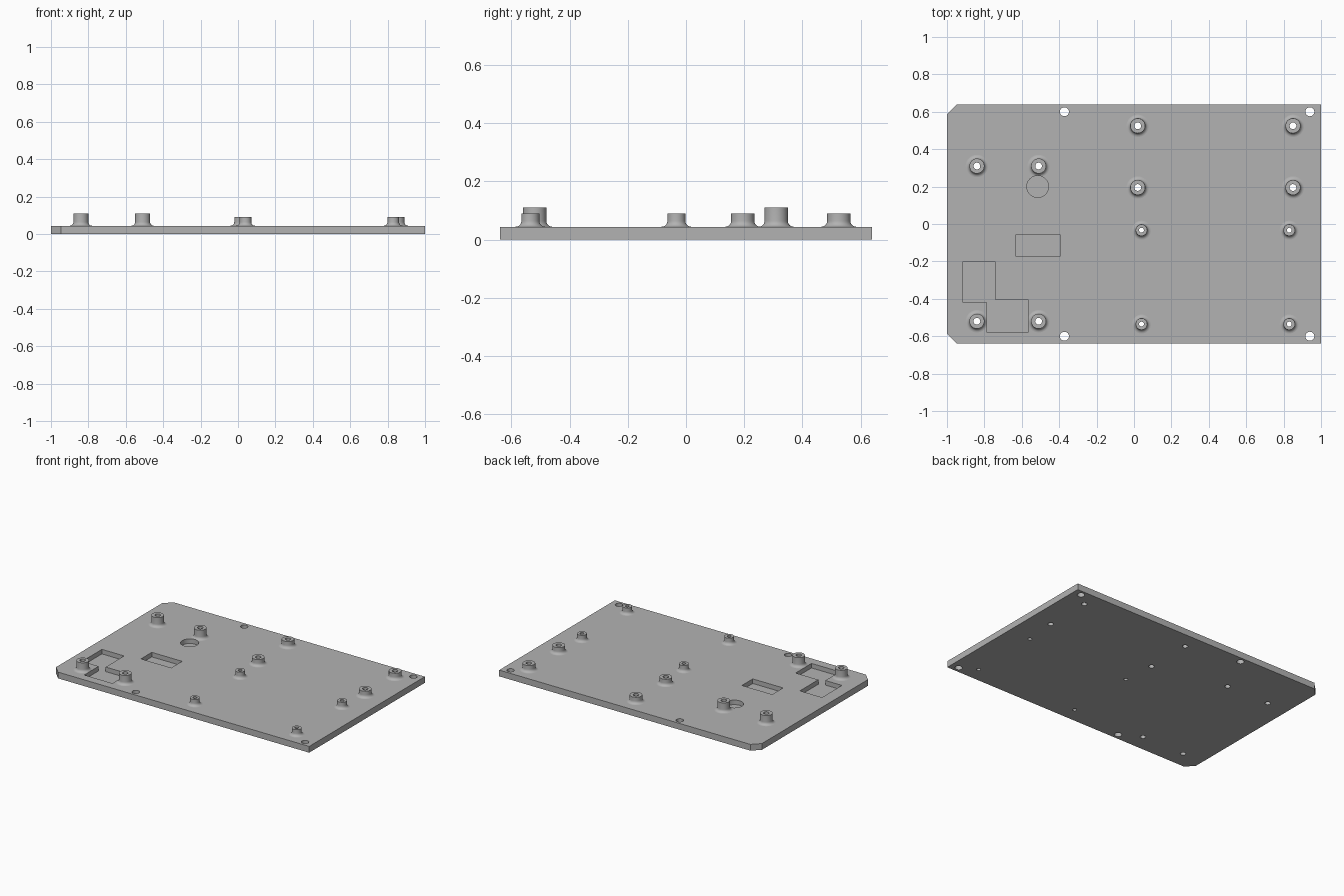
import bpy, bmesh, math

if "Cube" in bpy.data.objects:
    bpy.data.objects.remove(bpy.data.objects["Cube"])

THICK, HALF_W, HALF_D, CHAMFER = 0.044, 1.0, 0.64, 0.053
POCKET_FLOOR = 0.012

gray = bpy.data.materials.new("plate gray")
gray.use_nodes = True
gray.diffuse_color = (0.45, 0.45, 0.45, 1)
gray.node_tree.nodes["Principled BSDF"].inputs["Base Color"].default_value = gray.diffuse_color


def circle(x, y, r, n=32):
    return [(x + r * math.cos(math.tau * i / n), y + r * math.sin(math.tau * i / n)) for i in range(n)]


def prism(bm, points, z0, z1):
    low = [bm.verts.new((x, y, z0)) for x, y in points]
    high = [bm.verts.new((x, y, z1)) for x, y in points]
    bm.faces.new(low)
    bm.faces.new(high)
    for i in range(len(points)):
        j = (i + 1) % len(points)
        bm.faces.new((low[i], low[j], high[j], high[i]))


def finish(bm, name):
    bmesh.ops.recalc_face_normals(bm, faces=bm.faces)
    mesh = bpy.data.meshes.new(name)
    bm.to_mesh(mesh)
    bm.free()
    mesh.materials.append(gray)
    obj = bpy.data.objects.new(name, mesh)
    bpy.context.collection.objects.link(obj)
    return obj


def activate(obj):
    bpy.ops.object.select_all(action='DESELECT')
    obj.select_set(True)
    bpy.context.view_layer.objects.active = obj


def cut(obj, cutter):
    mod = obj.modifiers.new("cut", 'BOOLEAN')
    mod.operation, mod.solver, mod.object = 'DIFFERENCE', 'EXACT', cutter
    activate(obj)
    bpy.ops.object.modifier_apply(modifier=mod.name)


def smooth(obj):
    activate(obj)
    bpy.ops.object.shade_smooth_by_angle(angle=math.radians(30))


def standoff(name, x, y, top, r, bore):
    """Hollow post with a concave fillet where it meets the plate."""
    fillet, steps, n = 0.02, 6, 32
    profile = [(bore, THICK), (bore, top), (r, top)]
    for k in range(steps + 1):
        a = math.pi / 2 * k / steps
        profile.append((r + fillet * (1 - math.cos(a)), THICK + fillet * (1 - math.sin(a))))
    bm = bmesh.new()
    rings = [[bm.verts.new((px, py, z)) for px, py in circle(x, y, rad, n)] for rad, z in profile]
    for a, b in zip(rings, rings[1:] + rings[:1]):
        for i in range(n):
            j = (i + 1) % n
            bm.faces.new((a[i], a[j], b[j], b[i]))
    return finish(bm, name)


# Post groups: name, x positions, y positions, top height, radius, bore
groups = [
    ("tall_standoff", (-0.84, -0.51), (0.31, -0.52), 0.11, 0.04, 0.018),
    ("wide_standoff", (0.02, 0.85), (0.525, 0.195), 0.09, 0.04, 0.018),
    ("narrow_standoff", (0.04, 0.83), (-0.033, -0.535), 0.09, 0.031, 0.013),
]

# Base plate with two chamfered left corners
bm = bmesh.new()
c = CHAMFER
prism(bm, [(-HALF_W + c, -HALF_D), (HALF_W, -HALF_D), (HALF_W, HALF_D), (-HALF_W + c, HALF_D),
           (-HALF_W, HALF_D - c), (-HALF_W, -HALF_D + c)], 0, THICK)
plate = finish(bm, "base_plate")

# Blind pockets: round, rectangular and stepped
bm = bmesh.new()
for outline in (
    circle(-0.515, 0.2, 0.058, 48),
    [(-0.63, -0.175), (-0.395, -0.175), (-0.395, -0.055), (-0.63, -0.055)],
    [(-0.915, -0.2), (-0.915, -0.42), (-0.786, -0.42), (-0.786, -0.58),
     (-0.567, -0.58), (-0.567, -0.404), (-0.743, -0.404), (-0.743, -0.2)],
):
    prism(bm, outline, POCKET_FLOOR, 0.2)
pockets = finish(bm, "pocket_cutter")

# Through holes: edge mounting holes and the post bores
bm = bmesh.new()
for x in (-0.372, 0.94):
    for y in (-0.6, 0.6):
        prism(bm, circle(x, y, 0.024), -0.1, 0.2)
for _, xs, ys, _, _, bore in groups:
    for x in xs:
        for y in ys:
            prism(bm, circle(x, y, bore), -0.1, 0.2)
holes = finish(bm, "hole_cutter")

cut(plate, pockets)
cut(plate, holes)
smooth(plate)

# Standoffs, with fillets trimmed where they reach a pocket
for name, xs, ys, top, r, bore in groups:
    for x in xs:
        for y in ys:
            post = standoff(name, x, y, top, r, bore)
            if name == "tall_standoff":
                cut(post, pockets)
            smooth(post)

for cutter in (pockets, holes):
    bpy.data.objects.remove(cutter)
